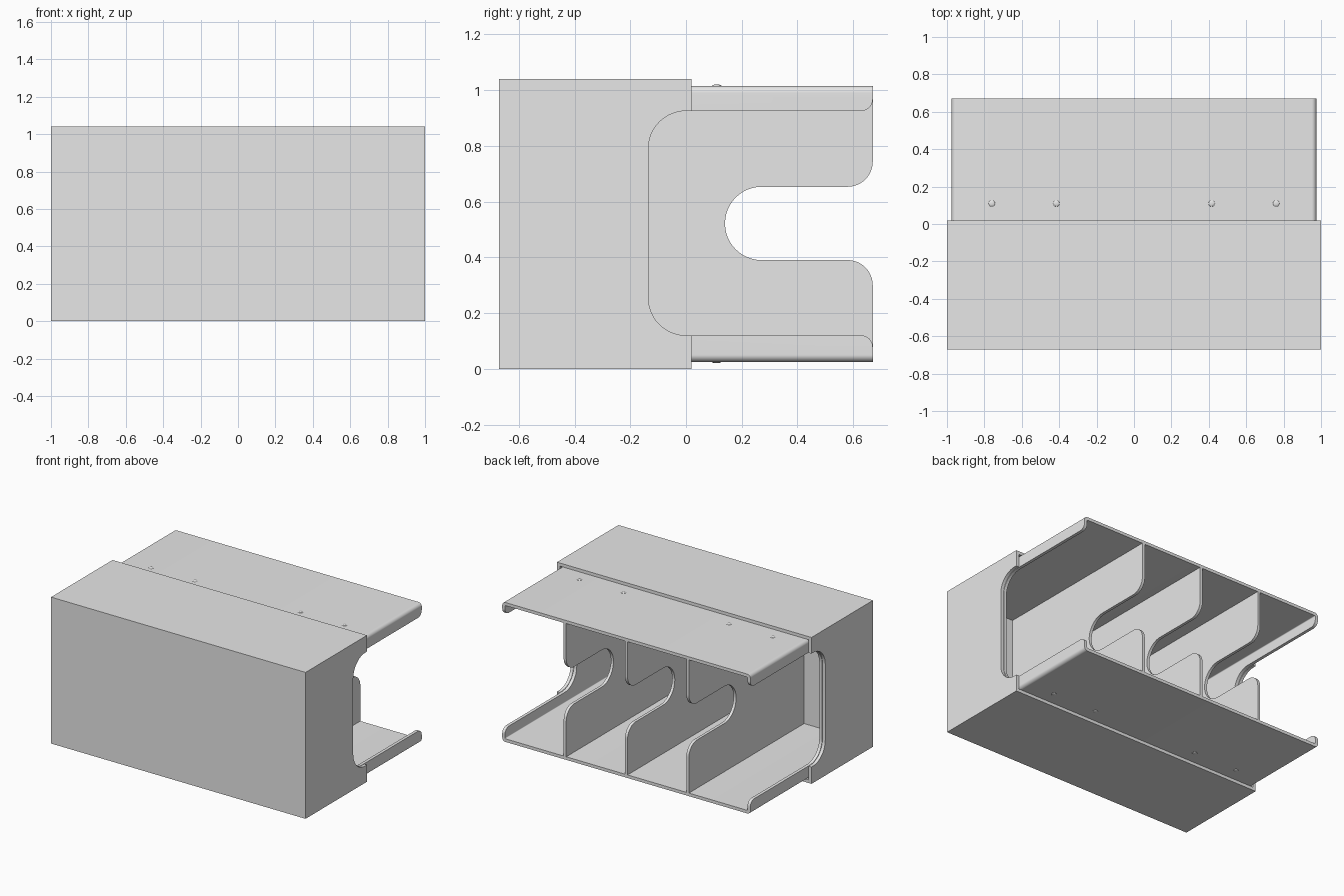
import bpy, bmesh
from math import radians, pi
from mathutils import Vector, Matrix

if "Cube" in bpy.data.objects:
    bpy.data.objects.remove(bpy.data.objects["Cube"])

grey = bpy.data.materials.new("plain grey")
grey.use_nodes = True
grey.diffuse_color = (0.8, 0.8, 0.8, 1)
grey.node_tree.nodes["Principled BSDF"].inputs["Base Color"].default_value = (0.8, 0.8, 0.8, 1)


def rounded(points, steps=12):
    """Outline from (u, v, radius) corners, with each corner filleted."""
    out = []
    for i, (u, v, r) in enumerate(points):
        p = Vector((u, v))
        if r == 0:
            out.append(p)
            continue
        a = (Vector(points[i - 1][:2]) - p).normalized()
        b = (Vector(points[(i + 1) % len(points)][:2]) - p).normalized()
        centre = p + (a + b) * r          # corners are all right angles
        for k in range(steps + 1):
            t = radians(90 * k / steps)
            spoke = Matrix.Rotation(t, 2) @ -b
            if a.x * b.y - a.y * b.x > 0:
                spoke = Matrix.Rotation(-t, 2) @ -b
            out.append(centre + spoke * r)
    return out


def rect(u0, u1, v0, v1, r=0):
    return rounded([(u0, v0, r), (u1, v0, r), (u1, v1, r), (u0, v1, r)])


def finish(name, bm):
    bmesh.ops.recalc_face_normals(bm, faces=bm.faces)
    mesh = bpy.data.meshes.new(name)
    bm.to_mesh(mesh)
    bm.free()
    mesh.materials.append(grey)
    ob = bpy.data.objects.new(name, mesh)
    bpy.context.collection.objects.link(ob)
    return ob


def prism(name, outline, axis, start, end):
    """Extrude a (y, z) outline along x, or an (x, z) outline along y."""
    bm = bmesh.new()
    place = (lambda p: (start, p.x, p.y)) if axis == "x" else (lambda p: (p.x, start, p.y))
    face = bm.faces.new([bm.verts.new(place(p)) for p in outline])
    new = bmesh.ops.extrude_face_region(bm, geom=[face])["geom"]
    shift = Vector((end - start, 0, 0)) if axis == "x" else Vector((0, end - start, 0))
    bmesh.ops.translate(bm, vec=shift, verts=[g for g in new if isinstance(g, bmesh.types.BMVert)])
    return finish(name, bm)


def carve(ob, cutters):
    for cutter in cutters:
        cutter.hide_render = True
        mod = ob.modifiers.new("cut", "BOOLEAN")
        mod.operation = "DIFFERENCE"
        mod.solver = "EXACT"
        mod.object = cutter
    bpy.context.view_layer.update()
    graph = bpy.context.evaluated_depsgraph_get()
    mesh = bpy.data.meshes.new_from_object(ob.evaluated_get(graph))
    ob.modifiers.clear()
    ob.data = mesh


def smooth(ob):
    bpy.ops.object.select_all(action="DESELECT")
    ob.select_set(True)
    bpy.context.view_layer.objects.active = ob
    bpy.ops.object.shade_smooth_by_angle(angle=radians(30))


HEIGHT, BACK, MOUTH = 1.04, 0.67, 0.02
LOW, HIGH, CUT = 0.12, 0.925, -0.135

# Side opening shared by sleeve and tray, leaving rounded lip ends at the back
opening = prism("side_opening_cutter", rounded([
    (CUT, LOW, 0.135), (BACK, LOW, 0.042), (BACK, 0.07, 0), (0.8, 0.07, 0),
    (0.8, 0.97, 0), (BACK, 0.97, 0), (BACK, HIGH, 0.042), (CUT, HIGH, 0.135)]),
    "x", -1.2, 1.2)

# Outer sleeve, closed at the front
sleeve = prism("outer_sleeve", rect(-1, 1, 0, HEIGHT), "y", -BACK, MOUTH)
sleeve_hollow = prism("sleeve_hollow_cutter", rect(-0.978, 0.978, 0.022, HEIGHT - 0.022),
                      "y", -BACK + 0.022, 0.3)
carve(sleeve, [sleeve_hollow, opening])

# Inner tray with rounded long edges
tray = prism("inner_tray", rect(-0.975, 0.975, 0.025, HEIGHT - 0.025, 0.025), "y", -0.645, BACK)
tray_hollow = prism("tray_hollow_cutter", rect(-0.953, 0.953, 0.047, HEIGHT - 0.047, 0.006),
                    "y", -0.623, 0.9)
carve(tray, [tray_hollow, opening])

for cutter in (opening, sleeve_hollow, tray_hollow):
    bpy.data.objects.remove(cutter)

# Dividers with a finger notch
notched = rounded([
    (-0.63, 0.04, 0), (BACK, 0.04, 0), (BACK, 0.39, 0.09), (0.14, 0.39, 0.131),
    (0.14, 0.653, 0.131), (BACK, 0.653, 0.09), (BACK, 1.0, 0), (-0.63, 1.0, 0)])
parts = [sleeve, tray]
for name, x in (("right", -0.482), ("middle", 0), ("left", 0.482)):
    parts.append(prism(name + "_divider", notched, "x", x - 0.01, x + 0.01))

# Small catch bumps on the top and bottom of the tray
bm = bmesh.new()
for x in (-0.76, -0.415, 0.415, 0.76):
    for z in (0.025, HEIGHT - 0.025):
        bmesh.ops.create_uvsphere(
            bm, u_segments=16, v_segments=8, radius=1,
            matrix=Matrix.Translation((x, 0.11, z)) @ Matrix.Diagonal((0.017, 0.017, 0.005, 1)))
parts.append(finish("catch_bumps", bm))

for part in parts:
    smooth(part)
